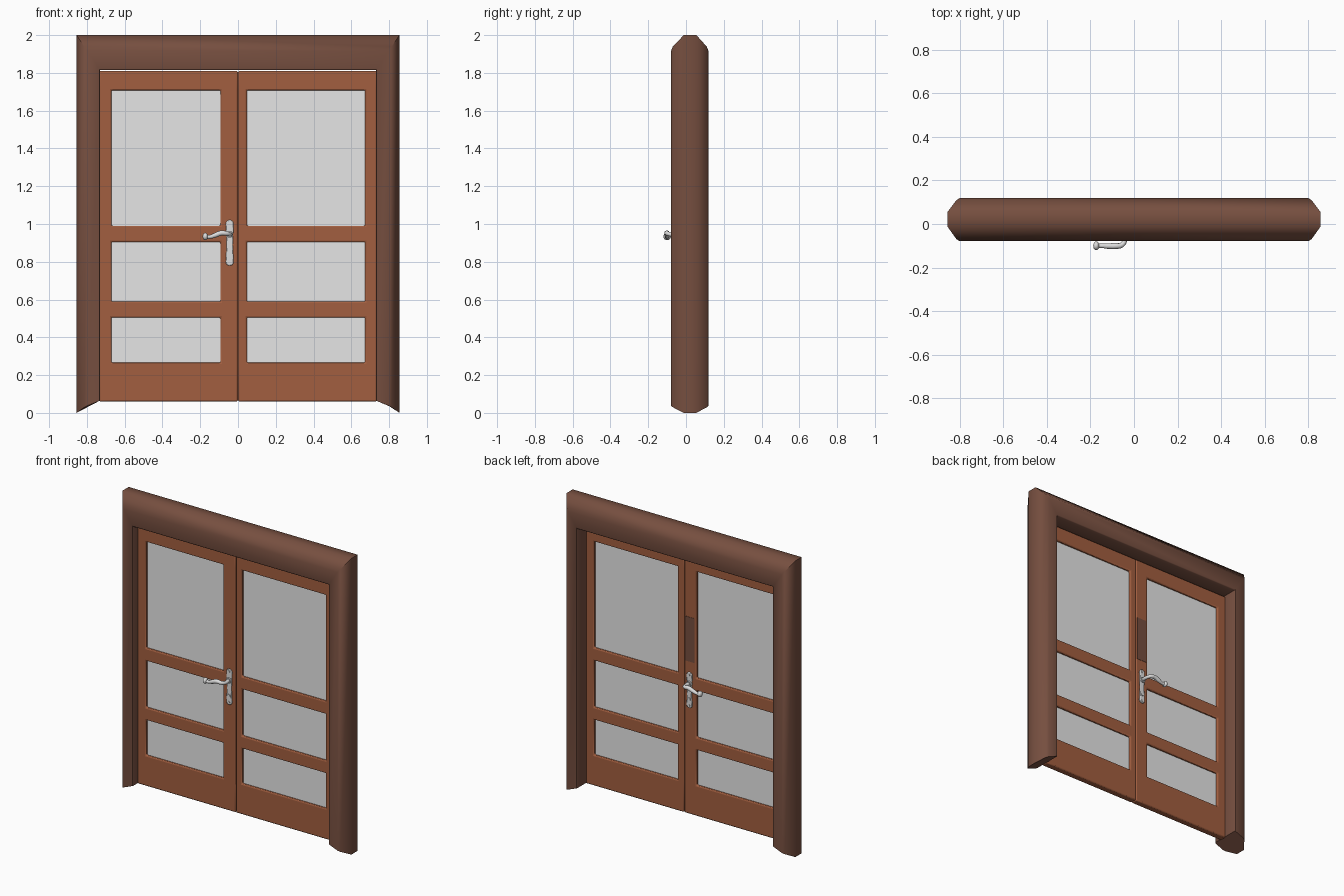
import bpy, bmesh, math
from mathutils import Vector, Matrix

if "Cube" in bpy.data.objects:
    bpy.data.objects.remove(bpy.data.objects["Cube"])


def material(name, rgb):
    m = bpy.data.materials.new(name)
    m.diffuse_color = (*rgb, 1)
    m.use_nodes = True
    m.node_tree.nodes["Principled BSDF"].inputs["Base Color"].default_value = m.diffuse_color
    return m


DARK = material("dark_brown_wood", (0.18, 0.077, 0.050))
WOOD = material("reddish_brown_wood", (0.36, 0.112, 0.050))
GLASS = material("grey_glass", (0.79, 0.79, 0.79))
METAL = material("silver_metal", (0.72, 0.72, 0.72))


def make(name, bm, mat, angle=30, bevel=0, segments=2):
    bmesh.ops.recalc_face_normals(bm, faces=bm.faces[:])
    me = bpy.data.meshes.new(name)
    bm.to_mesh(me)
    bm.free()
    ob = bpy.data.objects.new(name, me)
    bpy.context.collection.objects.link(ob)
    me.materials.append(mat)
    if bevel:
        mod = ob.modifiers.new("bevel", 'BEVEL')
        mod.width, mod.segments, mod.limit_method = bevel, segments, 'ANGLE'
    bpy.ops.object.select_all(action='DESELECT')
    ob.select_set(True)
    bpy.context.view_layer.objects.active = ob
    bpy.ops.object.shade_smooth_by_angle(angle=math.radians(angle))
    return ob


def box(name, lo, hi, mat):
    bm = bmesh.new()
    lo, hi = Vector(lo), Vector(hi)
    bmesh.ops.create_cube(bm, size=1, matrix=Matrix.Translation((lo + hi) / 2)
                          @ Matrix.Diagonal((*(hi - lo), 1)))
    return make(name, bm, mat)


# Door surround: profile with rounded outer edges and square inner edges,
# swept up, across and down, mitred at every end
profile = [(0, 0.055), (0, -0.012), (0.33, -0.070), (0.45, -0.079), (0.97, -0.079),
           (1, -0.074), (1, 0.113), (0.97, 0.119), (0.45, 0.119), (0.33, 0.110)]
bm = bmesh.new()
rings = []
for side, top in ((-1, 0), (-1, 1), (1, 1), (1, 0)):
    rings.append([bm.verts.new((side * (0.855 - 0.125 * t), y,
                                2 - 0.185 * t if top else 0.065 * t ** 0.7))
                  for t, y in profile])
n = len(profile)
for a, b in zip(rings, rings[1:]):
    for i in range(n):
        j = (i + 1) % n
        bm.faces.new((a[i], a[j], b[j], b[i]))
bm.faces.new(rings[0])
bm.faces.new(rings[-1])
make("door_surround", bm, DARK, angle=50)

# Door leaves: one slab each with three openings
FRONT, BACK = -0.025, 0.021
MID = (FRONT + BACK) / 2
ZS = [0.06, 0.266, 0.505, 0.589, 0.905, 0.99, 1.708, 1.81]


def leaf(name, xs):
    bm = bmesh.new()
    grid = [[bm.verts.new((x, FRONT, z)) for z in ZS] for x in xs]
    for i in range(3):
        for k in range(7):
            if i == 1 and k in (1, 3, 5):
                continue
            bm.faces.new((grid[i][k], grid[i + 1][k], grid[i + 1][k + 1], grid[i][k + 1]))
    out = bmesh.ops.extrude_face_region(bm, geom=bm.faces[:], use_keep_orig=True)
    for v in out["geom"]:
        if isinstance(v, bmesh.types.BMVert):
            v.co.y = BACK
    make(name + "_leaf", bm, WOOD, bevel=0.007)
    for k, part in ((1, "lower"), (3, "middle"), (5, "upper")):
        box(f"{name}_{part}_glass", (xs[1] - 0.005, MID - 0.008, ZS[k] - 0.005),
            (xs[2] + 0.005, MID + 0.008, ZS[k + 1] + 0.005), GLASS)


leaf("left", [-0.735, -0.67, -0.093, -0.001])
leaf("right", [0.001, 0.047, 0.673, 0.735])

# Dark patch on the back of the left leaf's meeting stile
box("back_stile_plate", (-0.078, BACK - 0.002, 1.09), (-0.008, BACK + 0.002, 1.39), DARK)


# Handle sets on both faces: plate, screws, keyhole barrel, curved lever
def disc(name, x, z, r, y0, y1):
    bm = bmesh.new()
    bmesh.ops.create_cone(bm, cap_ends=True, segments=20, radius1=r, radius2=r, depth=abs(y1 - y0),
                          matrix=Matrix.Translation((x, (y0 + y1) / 2, z))
                          @ Matrix.Rotation(math.pi / 2, 4, 'X'))
    make(name, bm, METAL)


def handle(name, face, s):
    px = -0.044
    bm = bmesh.new()
    pts = []
    for cz, a0 in ((1.0, 0), (0.8, math.pi)):
        for i in range(13):
            a = a0 + math.pi * i / 12
            pts.append((px + 0.021 * math.cos(a), cz + 0.021 * math.sin(a)))
        pts.append((px + (-0.016 if a0 == 0 else 0.016), 0.89))
    f = bm.faces.new([bm.verts.new((x, face, z)) for x, z in pts])
    out = bmesh.ops.extrude_face_region(bm, geom=[f], use_keep_orig=True)
    for v in out["geom"]:
        if isinstance(v, bmesh.types.BMVert):
            v.co.y = face + s * 0.009
    make(name + "_plate", bm, METAL, bevel=0.004)
    for k, z in enumerate((1.003, 0.797)):
        disc(f"{name}_screw_{k + 1}", px, z, 0.007, face, face + s * 0.012)
    disc(name + "_keyhole", px, 0.84, 0.011, face, face + s * 0.014)
    disc(name + "_collar", px, 0.945, 0.018, face, face + s * 0.018)

    path = [(px, 0.005, 0.945, 0.012), (px, 0.055, 0.945, 0.011), (-0.058, 0.072, 0.949, 0.012),
            (-0.088, 0.076, 0.952, 0.014), (-0.12, 0.076, 0.941, 0.013),
            (-0.148, 0.075, 0.932, 0.010), (-0.17, 0.075, 0.932, 0.012)]
    cu = bpy.data.curves.new(name + "_lever", 'CURVE')
    cu.dimensions, cu.bevel_depth, cu.bevel_resolution = '3D', 1.0, 4
    cu.use_fill_caps = True
    sp = cu.splines.new('BEZIER')
    sp.resolution_u = 6
    sp.bezier_points.add(len(path) - 1)
    for p, (x, d, z, r) in zip(sp.bezier_points, path):
        p.co, p.radius = (x, face + s * d, z), r
        p.handle_left_type = p.handle_right_type = 'AUTO'
    ob = bpy.data.objects.new(name + "_lever", cu)
    bpy.context.collection.objects.link(ob)
    cu.materials.append(METAL)
    bpy.ops.object.select_all(action='DESELECT')
    ob.select_set(True)
    bpy.context.view_layer.objects.active = ob
    bpy.ops.object.convert(target='MESH')

    bm = bmesh.new()
    bmesh.ops.create_uvsphere(bm, u_segments=20, v_segments=12, radius=0.02,
                              matrix=Matrix.Translation((-0.173, face + s * 0.075, 0.934))
                              @ Matrix.Diagonal((0.7, 1, 1, 1)))
    make(name + "_knob", bm, METAL, angle=60)


handle("front_handle", FRONT, -1)
handle("back_handle", BACK, 1)
